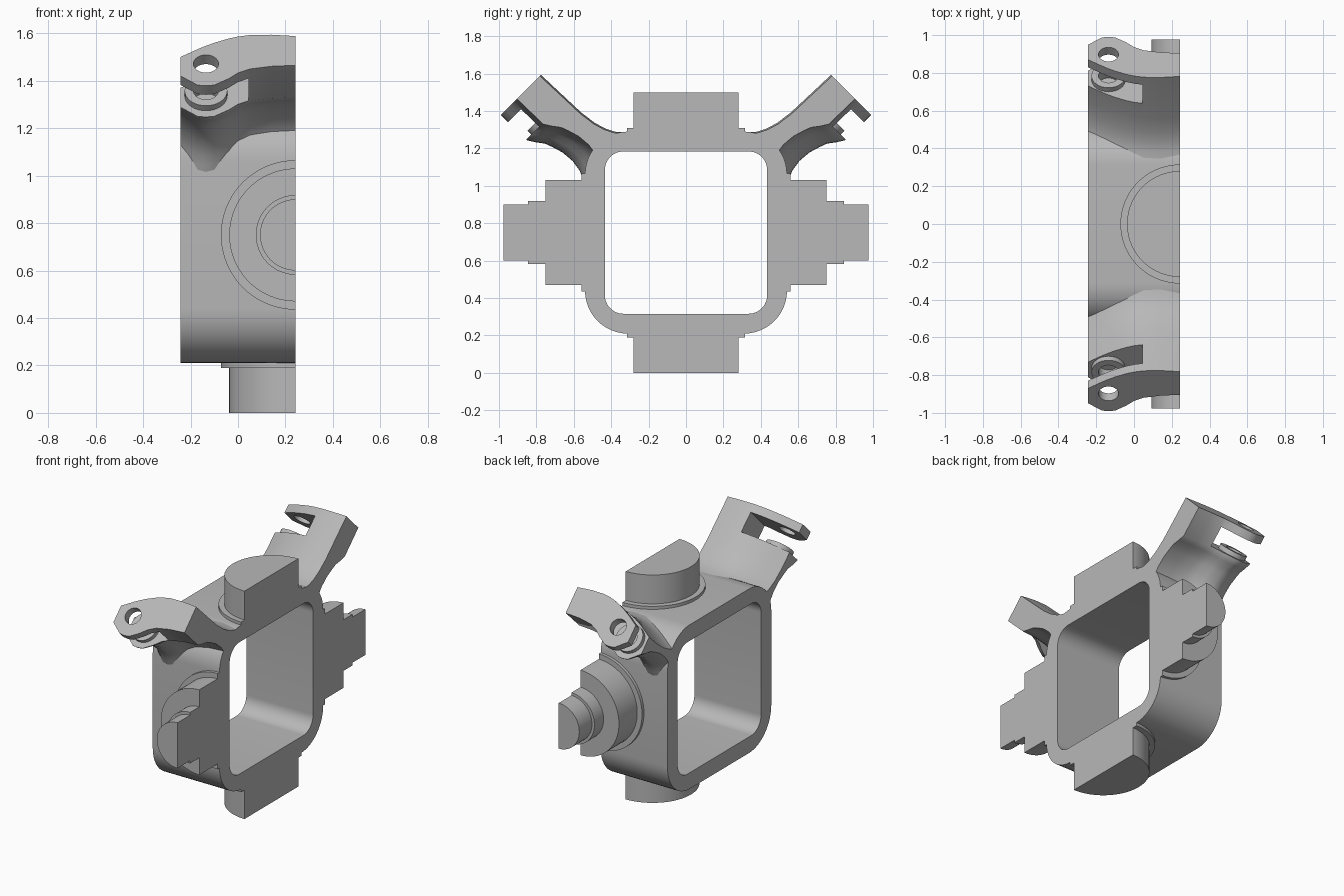
import bpy, bmesh, math
from mathutils import Matrix

if "Cube" in bpy.data.objects:
    bpy.data.objects.remove(bpy.data.objects["Cube"], do_unlink=True)

HALF = 0.243      # half width in x; the flat cut plane sits at +HALF
MID = 0.75        # height of the frame centre

grey = bpy.data.materials.new("cast_grey")
grey.use_nodes = True
grey.diffuse_color = (0.48, 0.48, 0.48, 1)
grey.node_tree.nodes["Principled BSDF"].inputs["Base Color"].default_value = (0.48, 0.48, 0.48, 1)


def make_object(name, bm):
    bmesh.ops.recalc_face_normals(bm, faces=bm.faces)
    mesh = bpy.data.meshes.new(name)
    bm.to_mesh(mesh)
    bm.free()
    mesh.materials.append(grey)
    ob = bpy.data.objects.new(name, mesh)
    bpy.context.collection.objects.link(ob)
    return ob


def smooth(ob):
    bpy.ops.object.select_all(action='DESELECT')
    ob.select_set(True)
    bpy.context.view_layer.objects.active = ob
    bpy.ops.object.shade_smooth_by_angle(angle=math.radians(32))


def loft(bm, sections, closed=False):
    """Skin a row of closed loops, capping the ends unless closed."""
    rings = [[bm.verts.new(p) for p in s] for s in sections]
    n = len(rings[0])
    pairs = list(zip(rings, rings[1:]))
    if closed:
        pairs.append((rings[-1], rings[0]))
    else:
        bm.faces.new(rings[0])
        bm.faces.new(rings[-1])
    for a, b in pairs:
        for i in range(n):
            j = (i + 1) % n
            bm.faces.new((a[i], a[j], b[j], b[i]))


def rounded_square(x, half, radius, steps=12):
    pts = []
    for corner in range(4):
        base = corner * math.pi / 2
        cy = math.copysign(half - radius, math.cos(base + math.pi / 4))
        cz = math.copysign(half - radius, math.sin(base + math.pi / 4))
        for k in range(steps + 1):
            a = base + k / steps * math.pi / 2
            pts.append((x, cy + radius * math.cos(a), MID + cz + radius * math.sin(a)))
    return pts


# Square ring frame
bm = bmesh.new()
loft(bm, [rounded_square(-HALF, 0.54, 0.23), rounded_square(HALF, 0.54, 0.23),
          rounded_square(HALF, 0.434, 0.1), rounded_square(-HALF, 0.434, 0.1)], closed=True)
smooth(make_object("frame", bm))


# Stepped half-round pins on the four sides
def half_pin(name, steps, turn):
    profile = [(0, 0.5)]
    low = 0.5
    for radius, high in steps:
        profile += [(radius, low), (radius, high)]
        low = high
    profile.append((0, low))
    bm = bmesh.new()
    count = 40
    loft(bm, [[(-r * math.sin(math.pi * k / count), r * math.cos(math.pi * k / count), h)
               for r, h in profile] for k in range(count + 1)])
    bmesh.ops.remove_doubles(bm, verts=bm.verts, dist=1e-5)
    bm.transform(Matrix.Translation((HALF, 0, MID)) @ Matrix.Rotation(turn * math.pi / 2, 4, 'X'))
    smooth(make_object(name, bm))


short = [(0.315, 0.56), (0.28, 0.75)]
long = short + [(0.168, 0.845), (0.15, 0.977)]
half_pin("top_pin", short, 0)
half_pin("front_pin", long, 1)
half_pin("bottom_pin", short, 2)
half_pin("back_pin", long, 3)

# Arm, built in local axes: x, outward distance, offset across the arm
upper = [(0.60, 0.148), (0.65, 0.105), (0.70, 0.08), (0.76, 0.062), (0.85, 0.05), (1.145, 0.04)]
lower = [(1.145, -0.134), (0.95, -0.13), (0.91, -0.105), (0.87, -0.075), (0.83, -0.06),
         (0.77, -0.042), (0.70, -0.036), (0.64, -0.045), (0.60, -0.06), (0.55, -0.08), (0.60, -0.02)]
# x, shift of the upper side, shift of the lower side
sweep = [(-HALF, -0.125, -0.063), (-0.17, -0.078, -0.118), (-0.135, -0.058, -0.122),
         (-0.10, -0.04, -0.118), (-0.04, -0.015, -0.08), (0.0, -0.003, -0.046),
         (0.05, 0.006, -0.022), (0.14, 0.008, -0.006), (HALF, 0, 0)]
bm = bmesh.new()
loft(bm, [[(x, d, t + up) for d, t in upper] + [(x, d, t + down) for d, t in lower]
          for x, up, down in sweep])
arm = make_object("back_arm", bm)


def combine(tool, operation):
    mod = arm.modifiers.new("cut", 'BOOLEAN')
    mod.operation = operation
    mod.solver = 'EXACT'
    mod.object = tool
    bpy.context.view_layer.update()
    result = bpy.data.meshes.new_from_object(arm.evaluated_get(bpy.context.evaluated_depsgraph_get()))
    arm.modifiers.clear()
    arm.data = result
    bpy.data.objects.remove(tool, do_unlink=True)


def disc(radius, low, high):
    bm = bmesh.new()
    loft(bm, [[(-0.135 + radius * math.cos(k * math.pi / 16), d,
                -0.125 + radius * math.sin(k * math.pi / 16)) for k in range(32)]
              for d in (low, high)])
    return make_object("disc", bm)


# Slot that leaves a thin outer prong, then the bolt seat and its hole
bm = bmesh.new()
loft(bm, [[(x, 0.955, -0.5), (x, 1.09, -0.5), (x, 1.09, 0.5), (x, 0.955, 0.5)]
          for x in (-0.5, 0.045)])
combine(make_object("slot", bm), 'DIFFERENCE')
combine(disc(0.09, 0.93, 0.985), 'UNION')
combine(disc(0.053, 0.915, 1.3), 'DIFFERENCE')

# Place the arm on the back upper corner and mirror it to the front
c = math.sqrt(0.5)
local = arm.data.copy()
for name, side in (("back_arm", 1), ("front_arm", -1)):
    bm = bmesh.new()
    bm.from_mesh(local)
    bm.transform(Matrix(((1, 0, 0, 0), (0, side * c, -side * c, 0), (0, c, c, MID), (0, 0, 0, 1))))
    if side == 1:
        bmesh.ops.recalc_face_normals(bm, faces=bm.faces)
        bm.to_mesh(arm.data)
        bm.free()
        smooth(arm)
    else:
        smooth(make_object(name, bm))
